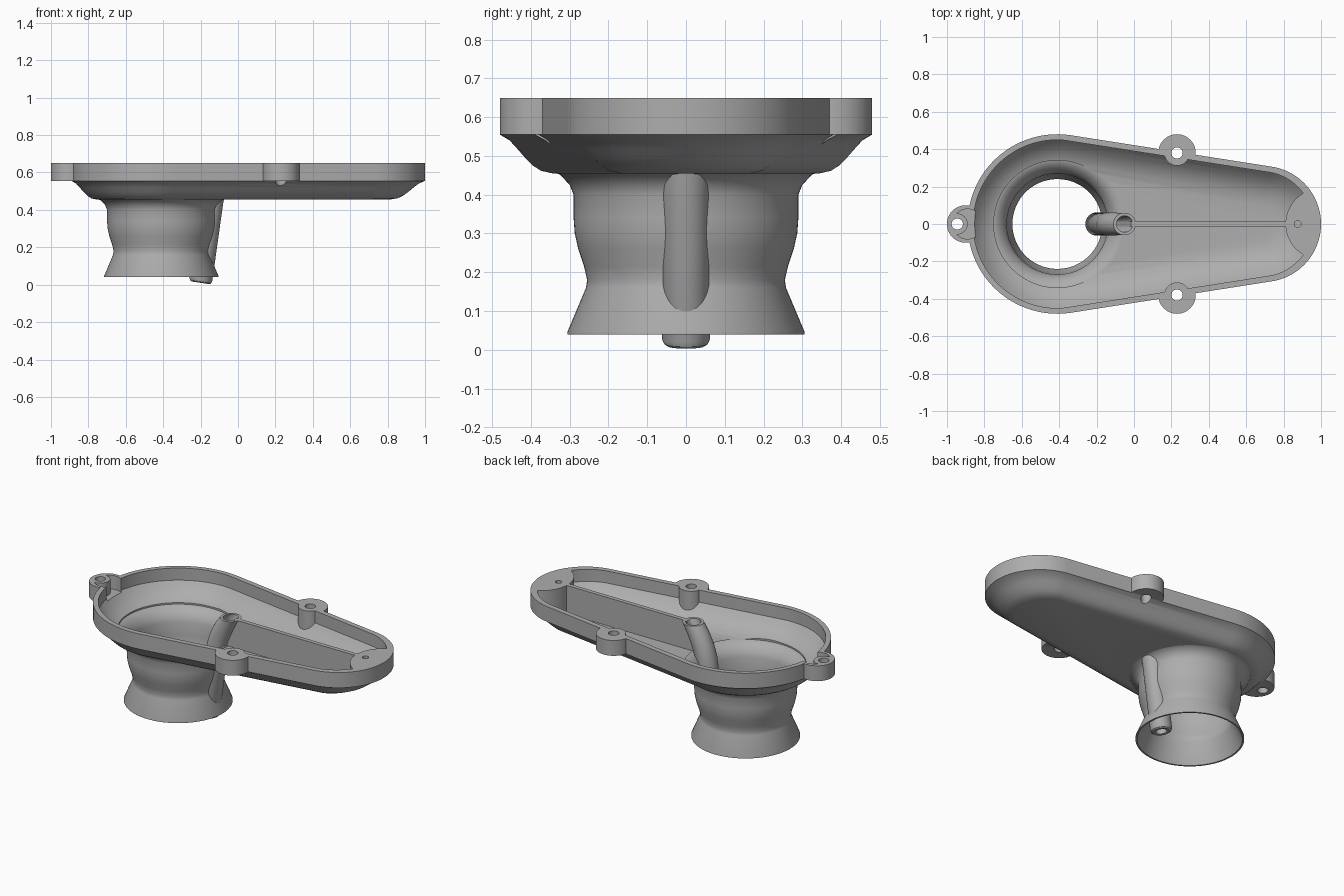
import bpy, bmesh, math
from math import sin, cos, pi

cube = bpy.data.objects.get("Cube")
if cube:
    bpy.data.objects.remove(cube, do_unlink=True)

grey = bpy.data.materials.new("cast grey")
grey.use_nodes = True
COLOUR = (0.42, 0.42, 0.42, 1)
grey.diffuse_color = COLOUR
grey.node_tree.nodes["Principled BSDF"].inputs["Base Color"].default_value = COLOUR

BIG_X, BIG_R = -0.41, 0.48       # wide end of the housing
SMALL_X, SMALL_R = 0.69, 0.31    # narrow end
TOP, LIP = 0.65, 0.555           # rim top and rim underside


def loft(name, rings, closed=False):
    """Bridge rings of points; cap the ends unless the loft closes on itself."""
    bm = bmesh.new()
    loops = [[bm.verts.new(p) for p in ring] for ring in rings]
    n = len(loops[0])
    pairs = list(zip(loops, loops[1:]))
    if closed:
        pairs.append((loops[-1], loops[0]))
    else:
        bm.faces.new(loops[0])
        bm.faces.new(loops[-1])
    for a, b in pairs:
        for i in range(n):
            j = (i + 1) % n
            bm.faces.new((a[i], a[j], b[j], b[i]))
    bmesh.ops.recalc_face_normals(bm, faces=bm.faces)
    mesh = bpy.data.meshes.new(name)
    bm.to_mesh(mesh)
    bm.free()
    mesh.materials.append(grey)
    obj = bpy.data.objects.new(name, mesh)
    bpy.context.collection.objects.link(obj)
    return obj


def circle(x, y, z, r, n=96, tilt=0.0):
    angles = [2 * pi * i / n for i in range(n)]
    return [(x + r * cos(a) * cos(tilt), y + r * sin(a), z - r * cos(a) * sin(tilt))
            for a in angles]


def disc(x, y, r, low, high, n=48):
    return loft("disc", [circle(x, y, low, r, n), circle(x, y, high, r, n)])


def outline(inset, z, n=48):
    """Two arcs joined by tangent lines, inset by a distance."""
    t = math.acos((BIG_R - SMALL_R) / (SMALL_X - BIG_X))
    points = []
    for cx, r, start, end in ((SMALL_X, SMALL_R, -t, t),
                              (BIG_X, BIG_R, t, 2 * pi - t)):
        for i in range(n + 1):
            a = start + (end - start) * i / n
            d = r - inset * (1 + 0.4 * max(0, cos(a)))
            points.append((cx + d * cos(a), d * sin(a), z))
    return points


def boolean(target, operation, tool):
    mod = target.modifiers.new("cut", "BOOLEAN")
    mod.operation, mod.solver, mod.object = operation, "EXACT", tool
    graph = bpy.context.evaluated_depsgraph_get()
    mesh = bpy.data.meshes.new_from_object(target.evaluated_get(graph))
    target.modifiers.clear()
    target.data = mesh
    bpy.data.objects.remove(tool, do_unlink=True)


# Housing: outer shell with mounting lobes
outer = [(0, TOP), (0, LIP), (0.025, 0.54), (0.045, 0.518), (0.065, 0.495),
         (0.085, 0.475), (0.105, 0.462), (0.135, 0.455)]
housing = loft("housing", [outline(d, z) for d, z in outer])
SIDE_LOBES = [(0.23, 0.38), (0.23, -0.38)]
for x, y in SIDE_LOBES + [(-0.9, 0)]:
    boolean(housing, "UNION", disc(x, y, 0.1, LIP, TOP))

# Cavity, keeping the solid bosses and opening into the end lobe
inner = [(0.03, 0.7), (0.03, 0.575), (0.05, 0.55), (0.075, 0.525), (0.1, 0.506),
         (0.13, 0.49), (0.165, 0.479), (0.2, 0.475)]
cavity = loft("cavity", [outline(d, z) for d, z in inner])
boolean(cavity, "UNION", disc(-0.89, 0, 0.08, 0.565, 0.69))
for x, y, r in [(1.0, 0, 0.19), (-0.945, 0, 0.056)] + [(x, y, 0.068) for x, y in SIDE_LOBES]:
    boolean(cavity, "DIFFERENCE", disc(x, y, r, 0.4, 0.8))
boolean(housing, "DIFFERENCE", cavity)

# Screw holes and the opening over the neck
for x, y in SIDE_LOBES + [(-0.945, 0)]:
    boolean(housing, "DIFFERENCE", disc(x, y, 0.03, 0.4, 0.8, 24))
boolean(housing, "DIFFERENCE", disc(0.875, 0, 0.018, 0.55, 0.8, 24))
boolean(housing, "DIFFERENCE", disc(BIG_X, 0, 0.34, 0.3, 0.8, 96))

# Flared neck, turned around the wide end
neck_profile = [(0.352, 0.479), (0.335, 0.477), (0.31, 0.462), (0.285, 0.435),
                (0.27, 0.4), (0.268, 0.32), (0.262, 0.27), (0.247, 0.215),
                (0.24, 0.185), (0.243, 0.165), (0.296, 0.04), (0.306, 0.04),
                (0.306, 0.046), (0.258, 0.16), (0.255, 0.18), (0.263, 0.215),
                (0.278, 0.26), (0.287, 0.3), (0.29, 0.34), (0.29, 0.4),
                (0.3, 0.425), (0.325, 0.452), (0.345, 0.458)]
neck = loft("neck", [circle(BIG_X, 0, z, r) for r, z in neck_profile], closed=True)

# Slanted drain pipe: x, z, radius, tilt from inner bottom, up outside, down inside
pipe_path = [(-0.2, 0.012, 0.032, 0.15), (-0.2, 0.01, 0.048, 0.15),
             (-0.2, 0.016, 0.057, 0.15), (-0.199, 0.028, 0.062, 0.15),
             (-0.139, 0.455, 0.062, 0.17), (-0.118, 0.52, 0.062, 0.25),
             (-0.085, 0.59, 0.06, 0.25), (-0.05, TOP, 0.06, 0),
             (-0.05, TOP, 0.044, 0), (-0.085, 0.59, 0.042, 0.25),
             (-0.139, 0.455, 0.036, 0.17)]
pipe = loft("drain_pipe", [circle(x, 0, z, r, 40, t) for x, z, r, t in pipe_path], closed=True)

# Upright rib from the pipe to the end boss
rib_side = [(-0.015, TOP), (-0.1, 0.462), (0.84, 0.465), (0.84, TOP)]
rib = loft("centre_rib", [[(x, y, z) for x, z in rib_side] for y in (-0.013, 0.013)])

# Smooth shading with crisp edges
bpy.ops.object.select_all(action="DESELECT")
for obj in (housing, neck, pipe, rib):
    obj.select_set(True)
    bpy.context.view_layer.objects.active = obj
bpy.ops.object.shade_smooth_by_angle(angle=math.radians(32))
